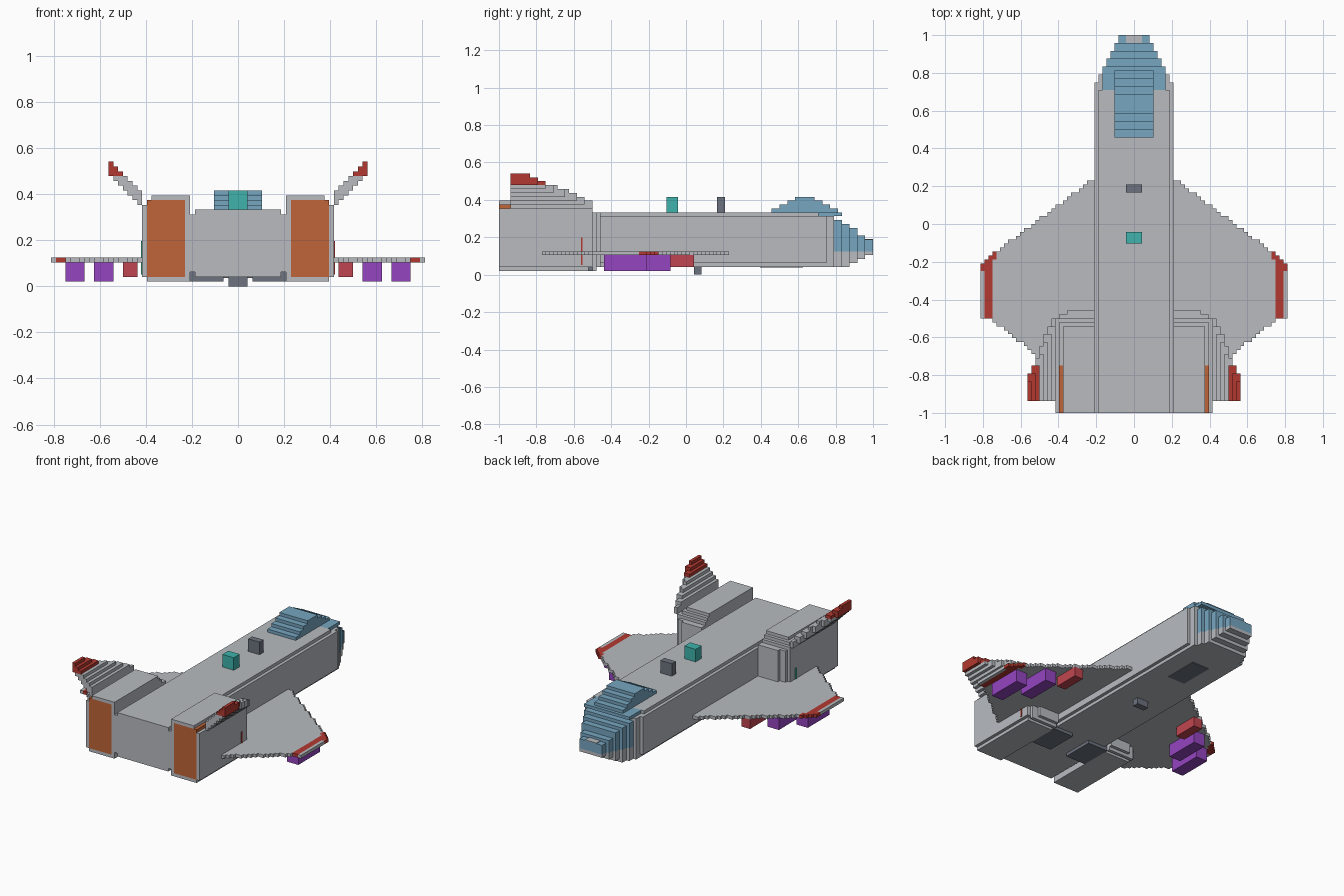
import bpy
import bmesh
from mathutils import Matrix, Vector

cube = bpy.data.objects.get("Cube")
if cube:
    bpy.data.objects.remove(cube, do_unlink=True)

UNIT = 1 / 48      # size of one building block
TAIL = -1.0        # y of the tail; block rows are counted forward from here


def material(name, r, g, b):
    mat = bpy.data.materials.new(name)
    mat.use_nodes = True
    mat.diffuse_color = (r, g, b, 1)
    mat.node_tree.nodes["Principled BSDF"].inputs["Base Color"].default_value = (r, g, b, 1)
    return mat


hull = material("hull grey", .48, .5, .53)
glass = material("glass blue", .18, .38, .53)
red = material("marking red", .45, .04, .03)
rocket_red = material("rocket red", .53, .06, .08)
purple = material("missile purple", .3, .06, .53)
orange = material("exhaust orange", .53, .13, .04)
teal = material("sensor teal", .05, .45, .41)
dark = material("dark grey", .15, .17, .21)
green = material("marker green", .04, .4, .25)


def part(name, mat, boxes, sides=(1,)):
    """Join boxes (x range, row range, height range, in blocks) into one object."""
    bm = bmesh.new()
    for side in sides:
        for (x0, x1), (y0, y1), (z0, z1) in boxes:
            centre = Vector((side * (x0 + x1), y0 + y1, z0 + z1)) * UNIT / 2
            centre.y += TAIL
            size = Vector((x1 - x0, y1 - y0, z1 - z0)) * UNIT
            bmesh.ops.create_cube(bm, size=1, matrix=Matrix.LocRotScale(centre, None, size))
    mesh = bpy.data.meshes.new(name)
    bm.to_mesh(mesh)
    bm.free()
    mesh.materials.append(mat)
    obj = bpy.data.objects.new(name, mesh)
    bpy.context.collection.objects.link(obj)
    return obj


def pair(name, mat, boxes):
    return part(name, mat, boxes, sides=(1, -1))


def mid(half):
    return (-half, half)


# Fuselage with one-block chamfers along its edges
part("fuselage", hull, [
    (mid(10), (0, 84), (3, 15)),
    (mid(9), (0, 82), (2, 16)),
    (mid(9), (82, 86), (2, 15)),
])

# Stepped nose: glass above, hull below
nose_top, nose_bottom = [], []
for step, (top, bottom) in enumerate(zip((14, 13, 12, 10, 9), (2, 2, 3, 4, 5))):
    rows = (86 + 2 * step, 88 + 2 * step)
    nose_top.append((mid(8 - step), rows, (6, top)))
    nose_bottom.append((mid(8 - step), rows, (bottom, 6)))
part("nose_glass", glass, nose_top)
part("nose_underside", hull, nose_bottom)
part("nose_tip_plate", hull, [(mid(2), (94, 96), (9, 9.2))])

# Canopy, a stepped dome with a wide front brim
canopy = [(mid(5), (70 + 2 * k, 87 - 2 * k), (16 + k, 17 + k)) for k in range(4)]
canopy.append((mid(8), (82, 88), (15, 16)))
part("canopy", glass, canopy)

# Swept wings, one column of blocks at a time, with red stripes at the tips
wing, stripe = [], []
for i in range(10, 39):
    front = round(59.3 - .75 * (i - 10))
    rear = max(11, min(24, round(24 - .8 * (36 - i))))
    col, layer = (i, i + 1), (5, 6)
    if i in (36, 37):
        stripe.append((col, (rear, front), layer))
    elif i in (35, 38):
        stripe.append((col, (front - 2, front), layer))
        wing.append((col, (rear, front - 2), layer))
    else:
        wing.append((col, (rear, front), layer))
pair("wings", hull, wing)
pair("wing_tip_stripes", red, stripe)

# Engine nacelles: shell around the exhaust, solid middle, stepped front
pair("engine_nacelles", hull, [
    ((10, 18), (0, 22), (18, 19)),
    ((10, 19), (0, 22), (1, 2)),
    ((10, 11), (0, 12), (2, 18)),
    ((19, 20), (0, 12), (2, 17)),
    ((10, 19), (12, 23), (1, 18)),
    ((10, 20), (12, 24), (2, 17)),
    ((10, 19), (24, 25), (1, 16)),
    ((10, 17), (25, 26), (2, 16)),
])
pair("engine_exhausts", orange, [((11, 19), (0, 12), (2, 18))])

# Marker lights on the nacelle flanks, one colour per side
marker = [((20, 20.2), (21, 21.5), (2.5, 9.5))]
part("left_marker", red, marker)
part("right_marker", green, marker, sides=(-1,))

# Canted tail fins rising outward in steps, with red tips
fin, fin_tip = [], []
for t, front in enumerate((24, 22, 20, 17, 14, 12, 10)):
    for k in range(3):
        z = 17 + t + k
        block = ((20 + t, 21 + t), (3, front - 2 * (k == 2)), (z, z + 1))
        (fin_tip if t >= 4 and z >= 23 else fin).append(block)
pair("tail_fins", hull, fin)
pair("tail_fin_tips", red, fin_tip)

# Weapons under the wings
pair("missiles", purple, [
    ((26, 30), (33, 44), (1, 5)),
    ((32, 36), (27, 38), (1, 5)),
])
pair("rockets", rocket_red, [((21, 24), (42, 50), (2, 5))])

# Sensors on the back
part("rear_sensor", teal, [(mid(2), (43, 46), (16, 20))])
part("front_sensor", dark, [(mid(2), (56, 58), (16, 20))])

# Belly: nose gear door, small pod and rear gear doors
part("nose_gear_door", dark, [(mid(3), (67, 78), (1.8, 2))])
part("belly_pod", dark, [(mid(2), (50, 52), (0, 2))])
pair("rear_gear_doors", dark, [
    ((3, 10), (14, 24), (1, 2)),
    ((9, 10), (14, 24), (2, 3)),
])
